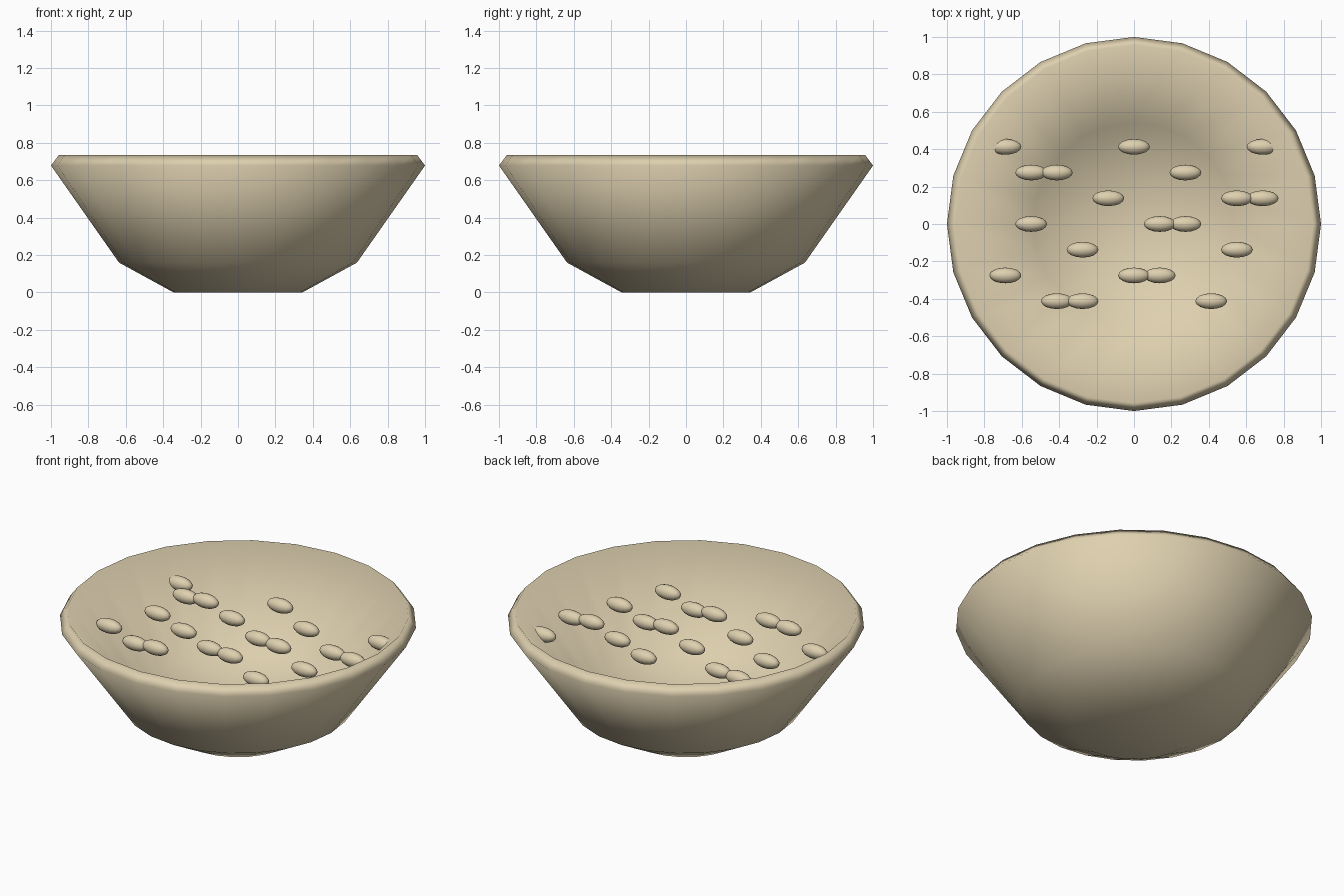
import bpy, bmesh, math
from mathutils import Matrix

if "Cube" in bpy.data.objects:
    bpy.data.objects.remove(bpy.data.objects["Cube"])

SIDES = 24
STEP = 0.1375


def flat_material(name, rgb):
    m = bpy.data.materials.new(name)
    m.diffuse_color = (*rgb, 1.0)
    m.use_nodes = True
    m.node_tree.nodes["Principled BSDF"].inputs["Base Color"].default_value = m.diffuse_color
    return m


def make_object(name, bm, mat):
    bmesh.ops.recalc_face_normals(bm, faces=bm.faces)
    for f in bm.faces:
        f.smooth = True
    me = bpy.data.meshes.new(name)
    bm.to_mesh(me)
    bm.free()
    me.materials.append(mat)
    ob = bpy.data.objects.new(name, me)
    bpy.context.collection.objects.link(ob)
    return ob


beige = flat_material("warm_beige", (0.73, 0.63, 0.43))

# Bowl: closed wall profile revolved around z, from under the base to the inner floor
profile = [(0.345, 0.0), (0.636, 0.159), (1.0, 0.678),
           (0.957, 0.735), (0.54, 0.225)]
bm = bmesh.new()
rings = []
for r, z in profile:
    rings.append([bm.verts.new((r * math.cos(2 * math.pi * i / SIDES),
                                r * math.sin(2 * math.pi * i / SIDES), z))
                  for i in range(SIDES)])
for a, b in zip(rings, rings[1:]):
    for i in range(SIDES):
        j = (i + 1) % SIDES
        bm.faces.new((a[i], a[j], b[j], b[i]))
# Flat base disc and shallow dished inner floor
bm.faces.new(rings[0][::-1])
centre = bm.verts.new((0, 0, 0.165))
for i in range(SIDES):
    bm.faces.new((rings[-1][i], rings[-1][(i + 1) % SIDES], centre))
make_object("bowl", bm, beige)

# Grains: small ellipsoids in rows, sitting slightly lower away from the middle
rows = {3: (-5, 0, 5), 2: (-4, -3, 2), 1: (-1, 4, 5), 0: (-4, 1, 2),
        -1: (-2, 4), -2: (-5, 0, 1), -3: (-3, -2, 3)}
bm = bmesh.new()
for row, columns in rows.items():
    for col in columns:
        x, y = col * STEP, row * STEP
        place = (Matrix.Translation((x, y, 0.618 - 0.068 * abs(x)))
                 @ Matrix.Diagonal((0.085, 0.042, 0.042, 1.0)))
        bmesh.ops.create_uvsphere(bm, u_segments=16, v_segments=10,
                                  radius=1.0, matrix=place)
make_object("grains", bm, beige)
